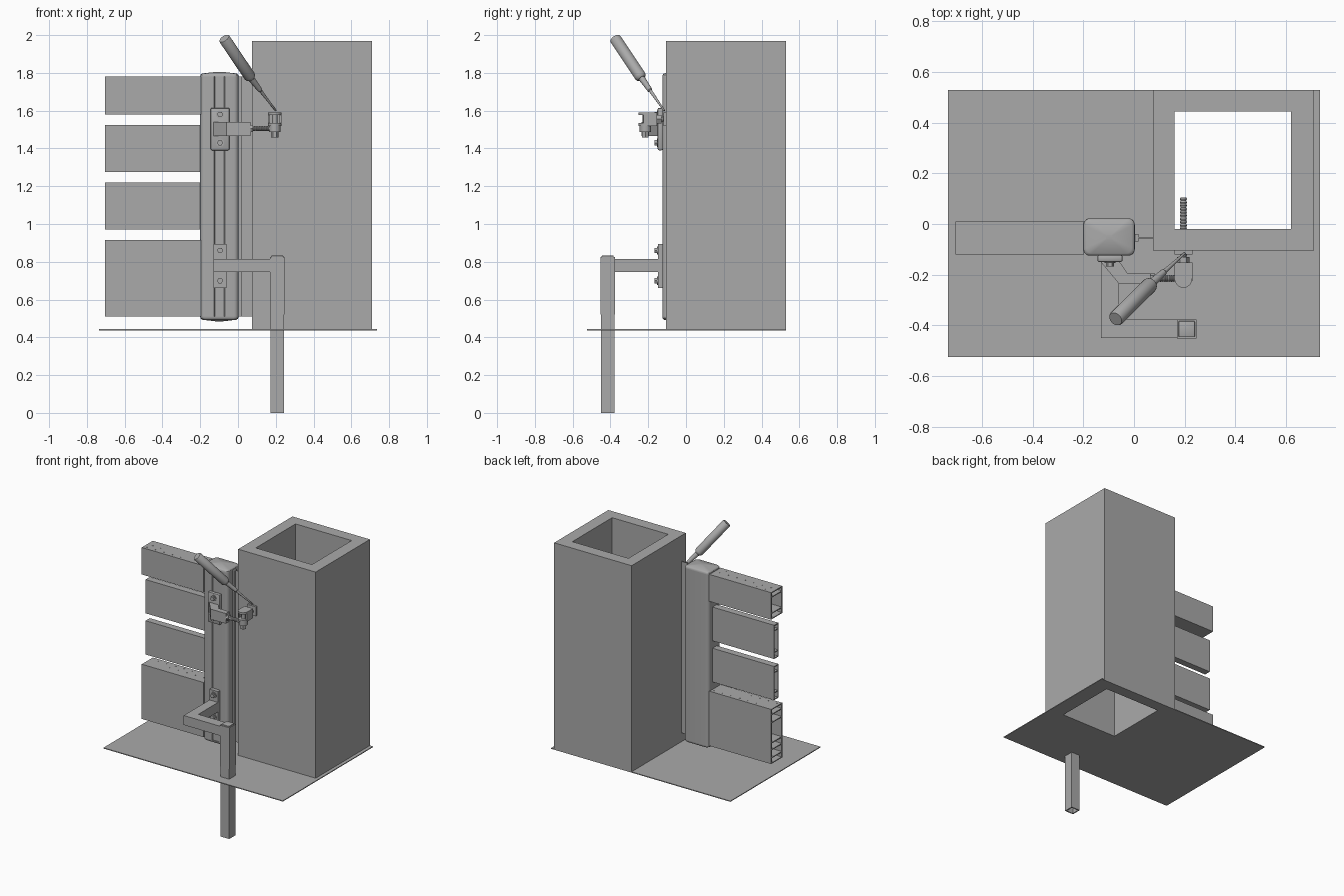
import bpy, bmesh, math
from mathutils import Vector

cube = bpy.data.objects.get("Cube")
if cube:
    bpy.data.objects.remove(cube, do_unlink=True)

grey = bpy.data.materials.new("plain grey")
grey.use_nodes = True
COLOUR = (0.4, 0.4, 0.4, 1)
grey.diffuse_color = COLOUR
grey.node_tree.nodes["Principled BSDF"].inputs["Base Color"].default_value = COLOUR
parts = []


def finish(name, bm):
    bmesh.ops.recalc_face_normals(bm, faces=bm.faces)
    mesh = bpy.data.meshes.new(name)
    bm.to_mesh(mesh)
    bm.free()
    mesh.materials.append(grey)
    obj = bpy.data.objects.new(name, mesh)
    bpy.context.collection.objects.link(obj)
    parts.append(obj)
    return obj


def bridge(bm, a, b):
    n = len(a)
    for i in range(n):
        bm.faces.new((a[i], a[(i + 1) % n], b[(i + 1) % n], b[i]))


def box(name, x, y, z, bevel=0):
    bm = bmesh.new()
    bmesh.ops.create_cube(bm, size=1)
    for v in bm.verts:
        v.co = [(r[0] + r[1]) / 2 + c * (r[1] - r[0]) for c, r in zip(v.co, (x, y, z))]
    if bevel:
        bmesh.ops.bevel(bm, geom=bm.edges[:], offset=bevel, segments=2,
                        affect='EDGES', profile=0.5)
    return finish(name, bm)


def loft(name, outline, levels, centre=(0, 0)):
    """Stack scaled copies of an xy outline; levels are (z, scale)."""
    bm = bmesh.new()
    rings = [[bm.verts.new((centre[0] + (px - centre[0]) * s,
                            centre[1] + (py - centre[1]) * s, z)) for px, py in outline]
             for z, s in levels]
    for a, b in zip(rings, rings[1:]):
        bridge(bm, a, b)
    bm.faces.new(rings[0])
    bm.faces.new(rings[-1])
    return finish(name, bm)


def tube(name, outer, inner, z0, z1):
    """Rectangular upright tube; outer and inner are (x0, x1, y0, y1)."""
    bm = bmesh.new()

    def ring(r, z):
        return [bm.verts.new((r[i], r[j], z)) for i, j in ((0, 2), (1, 2), (1, 3), (0, 3))]
    rings = [ring(outer, z0), ring(outer, z1), ring(inner, z1), ring(inner, z0)]
    for i in range(4):
        bridge(bm, rings[i], rings[(i + 1) % 4])
    return finish(name, bm)


def turned(name, start, end, profile, sides=20):
    """Round part along a line; profile is (fraction along, radius)."""
    start, end = Vector(start), Vector(end)
    rot = (end - start).to_track_quat('Z', 'Y')
    bm = bmesh.new()
    rings = []
    for t, r in profile:
        rings.append([bm.verts.new(start.lerp(end, t) + rot @ Vector(
            (r * math.cos(math.tau * i / sides), r * math.sin(math.tau * i / sides), 0)))
            for i in range(sides)])
    for a, b in zip(rings, rings[1:]):
        bridge(bm, a, b)
    bm.faces.new(rings[0])
    bm.faces.new(rings[-1])
    return finish(name, bm)


def rod(name, start, end, r, sides=20):
    return turned(name, start, end, [(0, r), (1, r)], sides)


def thread(name, start, end, r, turns):
    profile = [(i / (2 * turns), r if i % 2 else r * 0.8) for i in range(2 * turns + 1)]
    return turned(name, start, end, profile, 16)


def bolt(name, x, y, z):
    rod(name + "_washer", (x, y, z), (x, y - 0.006, z), 0.022)
    rod(name + "_head", (x, y - 0.006, z), (x, y - 0.02, z), 0.016, 6)


# Masonry column and ground sheet
hole = (0.16, 0.62, -0.02, 0.445)
tube("column", (0.075, 0.71, -0.105, 0.53), hole, 0.443, 1.97)
tube("ground_sheet", (-0.735, 0.735, -0.525, 0.53), hole, 0.437, 0.443)

# Gate post: rounded section with a shallow slot in its front
X0, X1, Y0, Y1, R = -0.2, 0.003, -0.125, 0.022, 0.025
outline = []
for cx, cy, a0 in ((X0 + R, Y0 + R, 180), (X1 - R, Y0 + R, 270),
                   (X1 - R, Y1 - R, 0), (X0 + R, Y1 - R, 90)):
    for k in range(6):
        a = math.radians(a0 + 18 * k)
        outline.append((cx + R * math.cos(a), cy + R * math.sin(a)))
    if a0 == 180:
        outline += [(-0.127, Y0), (-0.122, Y0 + 0.006), (-0.073, Y0 + 0.006), (-0.068, Y0)]
mid = ((X0 + X1) / 2, (Y0 + Y1) / 2)
loft("gate_post", outline, [(0.51, 1), (1.78, 1)], mid)
smooth_outline = [p for i, p in enumerate(outline) if not 6 <= i < 10]
cap = [(0, 1), (0.008, 0.99), (0.013, 0.95), (0.017, 0.88), (0.026, 0.12)]
loft("post_top_cap", smooth_outline, [(1.78 + h, s) for h, s in cap], mid)
loft("post_bottom_cap", smooth_outline, [(0.51 - h, s) for h, s in cap], mid)

# Filler between post and column
box("post_edge_strip", (0, 0.018), (-0.07, -0.04), (0.51, 1.78))
box("filler_sheet", (0.018, 0.075), (-0.057, -0.052), (0.51, 1.78))

# Hollow gate boards, open at the far end
T = 0.007
boards = {"bottom_board": (0.51, 0.915, -0.12, 0.01, (0.55, 0.61, 0.66, 0.81, 0.87)),
          "lower_slat": (0.97, 1.22, -0.075, -0.025, (1.02, 1.17)),
          "upper_slat": (1.275, 1.525, -0.075, -0.025, (1.32, 1.48)),
          "top_board": (1.58, 1.78, -0.12, 0.01, (1.62, 1.74))}
for name, (z0, z1, y0, y1, ribs) in boards.items():
    x = (-0.705, -0.197)
    box(name + "_front", x, (y0, y0 + T), (z0, z1))
    box(name + "_back", x, (y1 - T, y1), (z0, z1))
    for i, z in enumerate((z0, z1 - T) + ribs):
        box(f"{name}_rib_{i}", x, (y0 + T, y1 - T), (z, z + T))
    if y1 > 0:
        # Small fixing dots along the top edge
        for row in range(3):
            for k in range(7):
                px, py = -0.68 + 0.07 * k + 0.02 * row, y0 + 0.025 + 0.04 * row
                rod(f"{name}_dot_{row}_{k}", (px, py, z1 - 0.002), (px, py, z1 + 0.001), 0.004, 8)

# Upper hinge: plate, cranked arm and threaded rod
box("hinge_plate", (-0.145, -0.045), (-0.15, -0.122), (1.39, 1.615), 0.008)
for z in (1.58, 1.43):
    bolt("hinge_bolt", -0.095, -0.148, z)
arm = [(-0.135, -0.145), (-0.06, -0.235), (0.065, -0.235), (0.065, -0.195),
       (-0.025, -0.195), (-0.06, -0.145)]
loft("hinge_arm", arm, [(1.465, 1), (1.54, 1)])
rod("hinge_lock_nut", (0.065, -0.215, 1.505), (0.08, -0.215, 1.505), 0.022, 6)
thread("hinge_rod", (0.065, -0.215, 1.505), (0.17, -0.215, 1.505), 0.014, 12)

# Hinge eye, fork and pin
EX, EY = 0.195, -0.215
rod("hinge_eye", (EX, EY, 1.488), (EX, EY, 1.52), 0.03)
rod("hinge_pin", (EX, EY, 1.47), (EX, EY, 1.585), 0.014)
rod("hinge_pin_nut", (EX, EY, 1.458), (EX, EY, 1.488), 0.02, 6)
fork = [(EX + 0.035, -0.155), (EX - 0.035, -0.155)]
fork += [(EX - 0.035 * math.cos(math.pi * i / 12), EY - 0.037 * math.sin(math.pi * i / 12))
         for i in range(13)]
for name, z in (("fork_lower", 1.52), ("fork_upper", 1.576)):
    loft(name, fork, [(z, 1), (z + 0.014, 1)])
for side in (-1, 1):
    sx = EX + side * 0.03
    box("fork_side", (sx - 0.005, sx + 0.005), (-0.225, -0.155), (1.53, 1.58))
box("fork_back", (EX - 0.035, EX + 0.035), (-0.165, -0.153), (1.52, 1.59))

# Wall anchor running into the column
rod("anchor_nut", (EX, -0.155, 1.555), (EX, -0.13, 1.555), 0.025, 6)
box("anchor_washer", (EX - 0.035, EX + 0.035), (-0.12, -0.105), (1.52, 1.59))
thread("anchor_screw", (EX, -0.155, 1.555), (EX, 0.105, 1.555), 0.014, 20)

# Tool leaning on the hinge: slim tapered blade and round handle
turned("tool_blade", (0.2, -0.115, 1.6), (0.066, -0.237, 1.775),
       [(0, 0.004), (0.6, 0.009), (0.62, 0.013), (1, 0.018)])
turned("tool_handle", (0.07, -0.234, 1.77), (-0.073, -0.375, 1.982),
       [(0, 0.02), (0.03, 0.028), (0.06, 0.031), (0.98, 0.031), (1, 0.028)], 24)

# Lower bracket: plate, angled arm and upright square leg
box("lower_plate", (-0.13, -0.06), (-0.148, -0.12), (0.66, 0.895))
for z in (0.86, 0.70):
    bolt("lower_bolt", -0.095, -0.148, z)
elbow = [(-0.13, -0.145), (-0.13, -0.45), (0.172, -0.45), (0.172, -0.378),
         (-0.06, -0.378), (-0.06, -0.145)]
loft("lower_arm", elbow, [(0.745, 1), (0.815, 1)])
tube("leg_sleeve", (0.17, 0.246, -0.453, -0.377), (0.176, 0.24, -0.447, -0.383), 0.52, 0.825)
tube("leg", (0.172, 0.244, -0.451, -0.379), (0.18, 0.236, -0.443, -0.387), 0, 0.822)
box("leg_cap", (0.176, 0.24, ), (-0.447, -0.383), (0.8, 0.833), 0.004)

# Smooth round parts while keeping hard edges
bpy.ops.object.select_all(action='DESELECT')
for obj in parts:
    obj.select_set(True)
bpy.context.view_layer.objects.active = parts[0]
bpy.ops.object.shade_smooth_by_angle(angle=math.radians(30))
